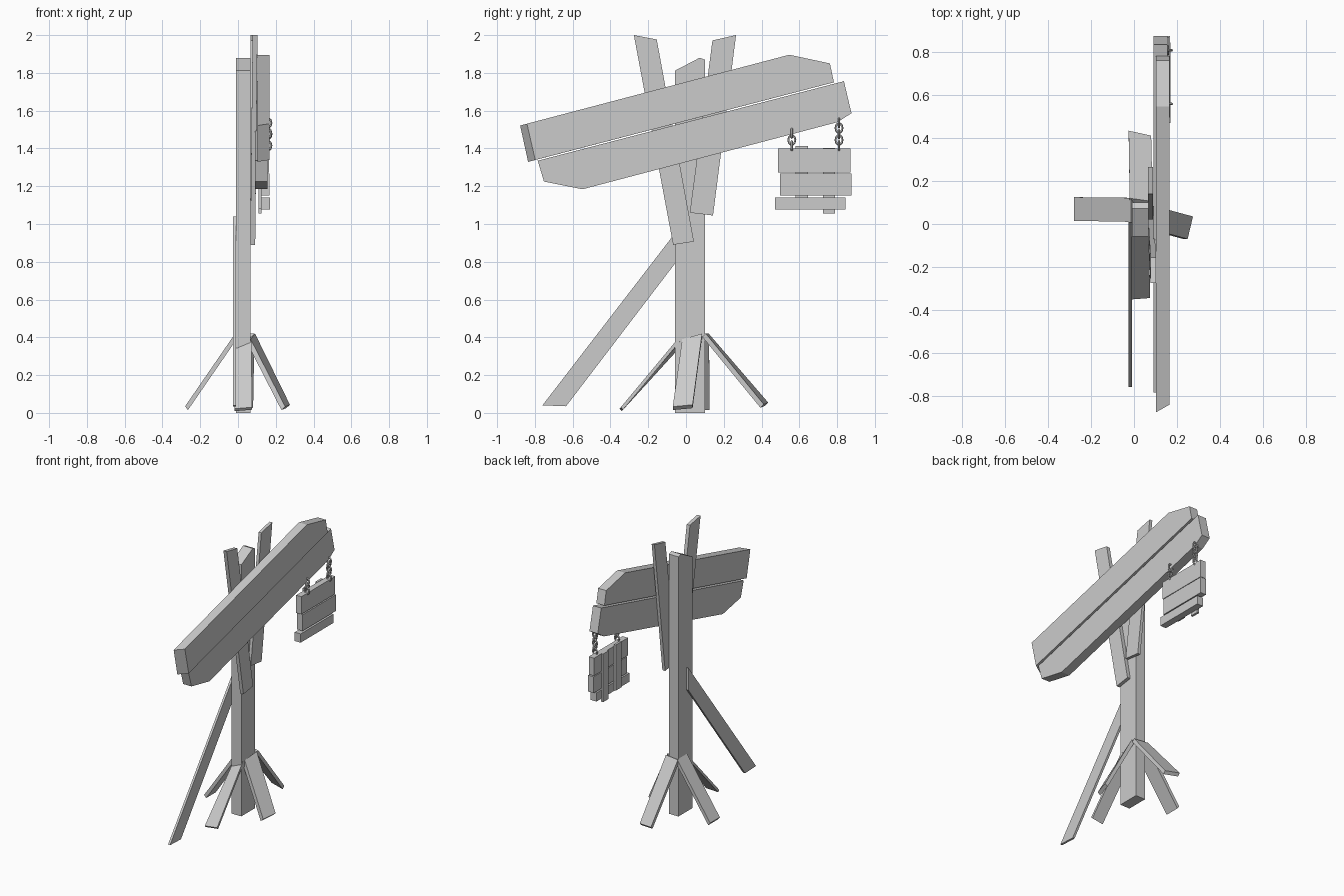
import bpy, bmesh, math
from mathutils import Vector

if "Cube" in bpy.data.objects:
    bpy.data.objects.remove(bpy.data.objects["Cube"])


def loft(name, a, b):
    """Solid between two matching 3D outlines."""
    bm = bmesh.new()
    va = [bm.verts.new(p) for p in a]
    vb = [bm.verts.new(p) for p in b]
    n = len(a)
    bm.faces.new(va)
    bm.faces.new(vb[::-1])
    for i in range(n):
        j = (i + 1) % n
        bm.faces.new((va[i], vb[i], vb[j], va[j]))
    bmesh.ops.recalc_face_normals(bm, faces=bm.faces)
    me = bpy.data.meshes.new(name)
    bm.to_mesh(me)
    bm.free()
    ob = bpy.data.objects.new(name, me)
    bpy.context.collection.objects.link(ob)
    return ob


def profile(name, pts, x0, x1, front=None):
    """Side outline (y, z) extruded along x; optional different front outline."""
    return loft(name, [(x0, y, z) for y, z in pts],
                [(x1, y, z) for y, z in (front or pts)])


def rect(y0, y1, z0, z1):
    return [(y0, z0), (y1, z0), (y1, z1), (y0, z1)]


def foot(name, outer, offset):
    loft(name, outer, [Vector(p) + Vector(offset) for p in outer])


# Post with a slanted top and a long diagonal brace
profile("post", [(-.058, 0), (.1, 0), (.1, 1.87), (.072, 1.88), (-.058, 1.812)], -.01, .067)
profile("brace", [(-.76, .04), (-.635, .035), (.01, .88), (.01, 1.04)], -.026, -.01)

# Splayed feet
foot("foot_left", [(-.015, .01, .42), (-.015, .122, .42), (-.28, .125, .035), (-.28, .015, .035)],
     (.015, 0, -.02))
foot("foot_right", [(.09, .085, .42), (.067, -.02, .39), (.25, -.07, .033), (.275, .035, .043)],
     (-.02, 0, -.018))
foot("foot_front", [(-.01, -.03, .375), (.07, -.045, .39), (.075, -.345, .03), (-.018, -.352, .022)],
     (0, .012, -.013))
foot("foot_back", [(-.02, .12, .42), (.087, .105, .42), (.08, .412, .045), (-.025, .435, .055)],
     (0, -.018, -.018))

# Two crossing upright slats behind the sign
a = [(-.276, 2.0), (-.155, 1.977), (.042, .907), (-.068, .89)]
xa = [.077, .077, .065, .065]
loft("slat_a", [(x, y, z) for x, (y, z) in zip(xa, a)],
     [(x + .026, y, z) for x, (y, z) in zip(xa, a)])
profile("slat_b", [(.14, 1.972), (.265, 2.0), (.143, 1.045), (.02, 1.06)], .066, .088)

# Large tilted sign boards
tip = [(.783, 1.75), (.762, 1.85), (.547, 1.896)]
profile("sign_board_upper", [(-.878, 1.521), (-.836, 1.329)] + tip, .102, .166,
        [(-.842, 1.531), (-.798, 1.339)] + tip)
profile("sign_board_lower", [(-.785, 1.335), (-.752, 1.225), (-.548, 1.184),
                             (.805, 1.54), (.876, 1.587), (.836, 1.756)], .09, .156)

# Small hanging sign: three boards on two battens
for i, r in enumerate([(.487, .872, 1.273, 1.4), (.497, .876, 1.15, 1.267), (.47, .845, 1.077, 1.14)]):
    profile(f"hanging_board_{i + 1}", rect(*r), .122, .164 + .003 * i)
profile("hanging_batten_1", rect(.58, .645, 1.083, 1.412), .108, .124)
profile("hanging_batten_2", rect(.725, .79, 1.055, 1.402), .108, .124)

# Chains of alternating links
for c, (y, zs) in enumerate([(.56, (1.415, 1.445, 1.48)),
                             (.81, (1.415, 1.445, 1.475, 1.508, 1.535))]):
    for i, z in enumerate(zs):
        turned = i % 2
        bpy.ops.mesh.primitive_torus_add(
            major_segments=10, minor_segments=5, major_radius=.018, minor_radius=.006,
            location=(.158, y, z),
            rotation=(math.pi / 2, 0, math.pi / 2 if turned else 0))
        link = bpy.context.object
        link.name = f"chain_{c + 1}_link_{i + 1}"
        link.scale = (1, 1.3, 1)
